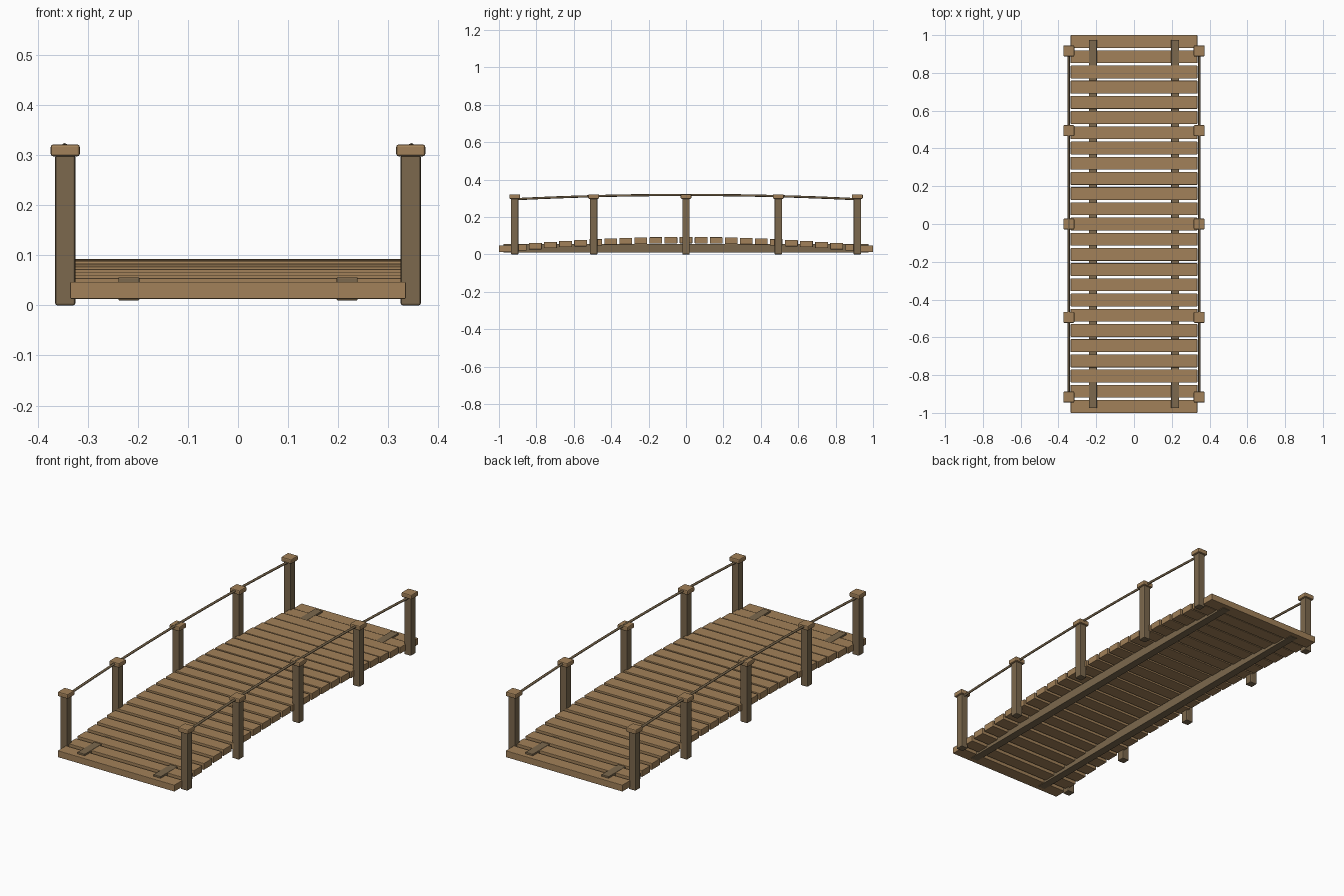
import bpy, math

if "Cube" in bpy.data.objects:
    bpy.data.objects.remove(bpy.data.objects["Cube"])


def material(name, rgb):
    m = bpy.data.materials.new(name)
    m.diffuse_color = (*rgb, 1)
    m.use_nodes = True
    m.node_tree.nodes["Principled BSDF"].inputs["Base Color"].default_value = m.diffuse_color
    return m


PLANK = material("plank_wood", (0.36, 0.22, 0.10))
DARK = material("dark_wood", (0.20, 0.14, 0.075))


def box(name, centre, size, mat, bevel):
    bpy.ops.mesh.primitive_cube_add(size=1, location=centre)
    o = bpy.context.object
    o.name = name
    o.scale = size
    bpy.ops.object.transform_apply(location=False, rotation=False, scale=True)
    o.data.materials.append(mat)
    b = o.modifiers.new("worn_edges", 'BEVEL')
    b.width = bevel
    b.segments = 2
    return o


# deck planks following a shallow arch
N, PITCH = 12, 0.0805
for i in range(-N, N + 1):
    z = 0.03 + 0.046 * (1 - (i / N) ** 2)
    box(f"plank_{i + N + 1}", (0, i * PITCH, z), (0.67, 0.068, 0.034), PLANK, 0.002)

for side, s in (("left", -1), ("right", 1)):
    # straight support beam
    box(f"{side}_beam", (s * 0.218, 0, 0.033), (0.042, 1.95, 0.046), DARK, 0.002)

    # posts with caps
    for k, y in enumerate((-0.916, -0.494, 0, 0.494, 0.916)):
        box(f"{side}_post_{k + 1}", (s * 0.345, y, 0.15), (0.04, 0.04, 0.30), DARK, 0.004)
        box(f"{side}_post_cap_{k + 1}", (s * 0.345, y, 0.3095), (0.058, 0.058, 0.024), PLANK, 0.005)

    # arched handrail
    curve = bpy.data.curves.new(f"{side}_handrail", 'CURVE')
    curve.dimensions = '3D'
    curve.bevel_depth = 0.006
    curve.bevel_resolution = 2
    curve.use_fill_caps = True
    spline = curve.splines.new('POLY')
    steps = 16
    spline.points.add(steps)
    for j, p in enumerate(spline.points):
        t = 2 * j / steps - 1
        p.co = (s * 0.346, 0.916 * t, 0.318 - 0.023 * t * t, 1)
    curve.materials.append(DARK)
    rail = bpy.data.objects.new(f"{side}_handrail", curve)
    bpy.context.collection.objects.link(rail)
